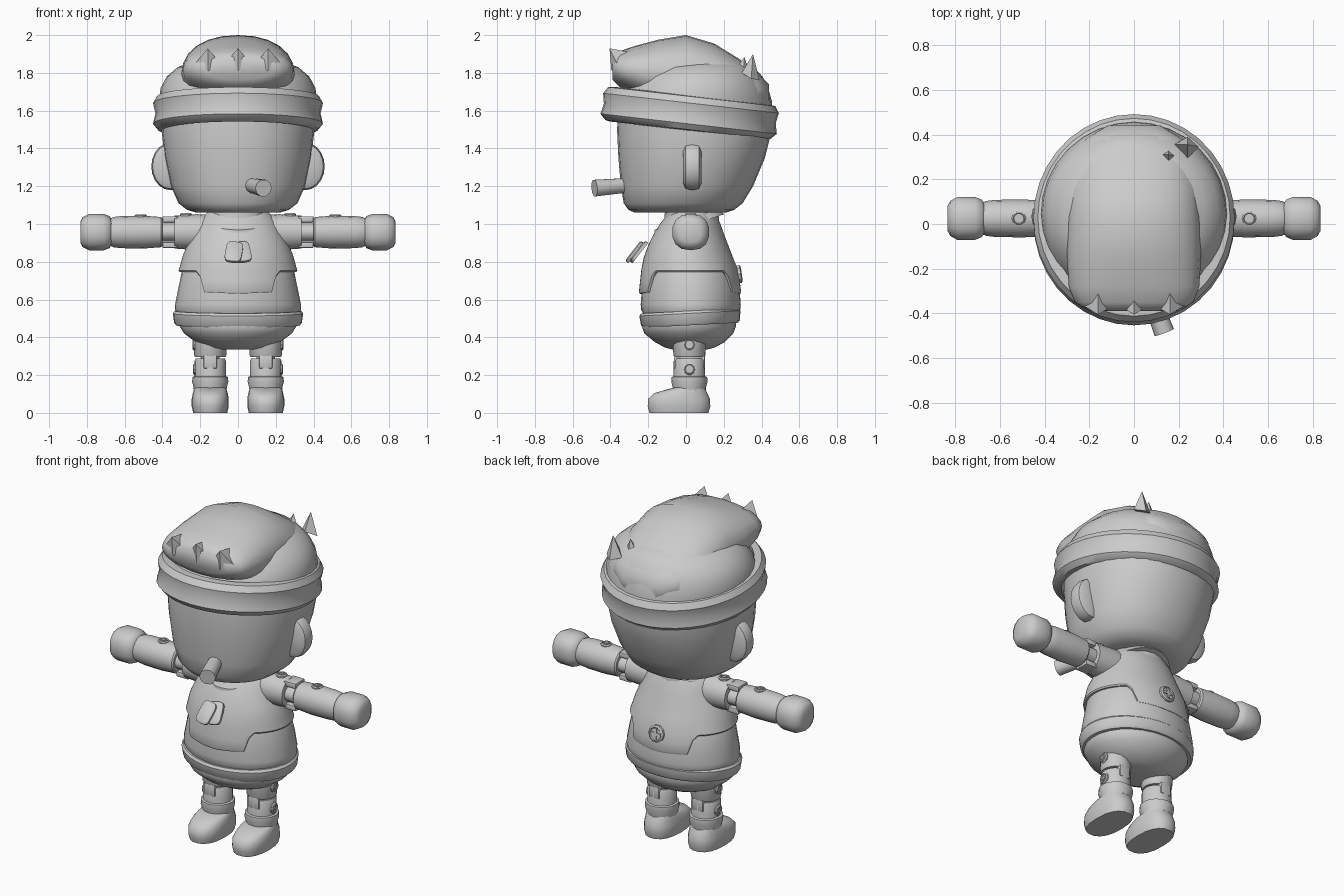
import bpy, bmesh, math
from mathutils import Matrix, Vector

if "Cube" in bpy.data.objects:
    bpy.data.objects.remove(bpy.data.objects["Cube"])

mat = bpy.data.materials.new("plain_grey")
mat.diffuse_color = (0.6, 0.6, 0.6, 1)
mat.use_nodes = True
mat.node_tree.nodes["Principled BSDF"].inputs["Base Color"].default_value = mat.diffuse_color


def finish(name, bm, matrix=Matrix(), angle=38):
    bmesh.ops.transform(bm, matrix=matrix, verts=bm.verts)
    bmesh.ops.recalc_face_normals(bm, faces=bm.faces)
    me = bpy.data.meshes.new(name)
    bm.to_mesh(me)
    bm.free()
    ob = bpy.data.objects.new(name, me)
    bpy.context.collection.objects.link(ob)
    me.materials.append(mat)
    bpy.ops.object.select_all(action='DESELECT')
    ob.select_set(True)
    bpy.context.view_layer.objects.active = ob
    bpy.ops.object.shade_smooth_by_angle(angle=math.radians(angle))
    return ob


def skin(bm, rings, closed=False, caps=True):
    """Bridge rings of points with quads."""
    vs = [[bm.verts.new(p) for p in r] for r in rings]
    n = len(vs[0])
    pairs = list(zip(vs, vs[1:])) + ([(vs[-1], vs[0])] if closed else [])
    for a, b in pairs:
        for i in range(n):
            bm.faces.new((a[i], a[(i + 1) % n], b[(i + 1) % n], b[i]))
    if caps and not closed:
        bm.faces.new(vs[0])
        bm.faces.new(vs[-1])


def oval(t, rx, ry, p=2.0):
    c, s = math.cos(t), math.sin(t)
    return (math.copysign(abs(c) ** (2 / p), c) * rx,
            math.copysign(abs(s) ** (2 / p), s) * ry)


def loft(name, rows, n=24, p=2.0, matrix=Matrix(), closed=False, angle=38):
    """Rows are (height, centre_y, radius_x, radius_y)."""
    bm = bmesh.new()
    rings = []
    for z, cy, rx, ry in rows:
        pts = [oval(2 * math.pi * i / n, rx, ry, p) for i in range(n)]
        rings.append([(x, y + cy, z) for x, y in pts])
    skin(bm, rings, closed)
    return finish(name, bm, matrix, angle)


def move(x, y, z):
    return Matrix.Translation((x, y, z))


def box(name, matrix, size, bevel=0.0):
    bm = bmesh.new()
    bmesh.ops.create_cube(bm, size=1)
    bmesh.ops.scale(bm, vec=size, verts=bm.verts)
    if bevel:
        bmesh.ops.bevel(bm, geom=bm.edges[:], offset=bevel, segments=2, affect='EDGES', profile=0.5)
    return finish(name, bm, matrix)


def screw(name, pos, direction, r=0.032):
    m = move(*pos) @ Vector(direction).to_track_quat('Z', 'Y').to_matrix().to_4x4()
    loft(name + "_screw", [(-.02, 0, r, r), (.004, 0, r, r), (.01, 0, r * .8, r * .8),
                           (.005, 0, r * .7, r * .7)], 10, matrix=m, angle=25)
    box(name + "_screw_slot_a", m @ move(0, 0, .006), (r * 1.3, r * .3, .009))
    box(name + "_screw_slot_b", m @ move(0, 0, .006), (r * .3, r * 1.3, .009))


def spike(name, tip, base):
    bm = bmesh.new()
    b = [bm.verts.new(p) for p in base]
    t = bm.verts.new(tip)
    bm.faces.new(b)
    for i in range(len(b)):
        bm.faces.new((b[i], b[(i + 1) % len(b)], t))
    finish(name, bm, angle=10)


# head
loft("head", [(1.06, -.03, .22, .24), (1.075, -.025, .27, .28), (1.11, -.015, .315, .315),
              (1.2, .005, .355, .35), (1.35, .03, .388, .388), (1.5, .045, .405, .41),
              (1.62, .045, .40, .40)], 32, 2.15)

# ears: flat rounded discs
for s in (-1, 1):
    loft("ear", [(-.048, 0, .07, .09), (-.035, 0, .095, .118), (0, 0, .102, .126),
                 (.035, 0, .095, .118), (.048, 0, .07, .09)], 20,
         matrix=move(s * .357, .033, 1.305) @ Matrix.Rotation(math.pi / 2, 4, 'X'))

# cigar
a, b = Vector((.07, -.31, 1.205)), Vector((.135, -.485, 1.19))
loft("cigar", [(0, 0, .04, .04), ((b - a).length, 0, .046, .046)], 10,
     matrix=move(*a) @ (b - a).to_track_quat('Z', 'Y').to_matrix().to_4x4())

# headband: tilted padded ring
loft("headband", [(-.09, 0, .40, .415), (-.085, 0, .425, .44), (-.055, 0, .45, .47), (0, 0, .437, .458),
                  (.055, 0, .45, .468), (.09, 0, .43, .445), (.095, 0, .39, .40)], 36, closed=True,
     matrix=move(0, .02, 1.585) @ Matrix.Rotation(math.radians(-6.5), 4, 'X'))

# hair: lower dome and swept quiff
loft("hair_dome", [(1.55, .04, .405, .42), (1.65, .04, .418, .415), (1.72, .05, .41, .385),
                   (1.78, .055, .378, .35), (1.83, .06, .32, .30), (1.865, .07, .23, .22),
                   (1.88, .07, .10, .10)], 32, angle=60)
loft("hair_quiff", [(-.44, 1.68, .12, .06), (-.38, 1.70, .22, .10), (-.28, 1.72, .27, .155),
                    (-.15, 1.75, .295, .205), (0, 1.79, .30, .21), (.15, 1.80, .30, .175),
                    (.28, 1.815, .292, .125), (.35, 1.82, .265, .095), (.39, 1.825, .20, .06)],
     24, 2.2, Matrix.Rotation(math.pi / 2, 4, 'X'), angle=60)
for x in (-.16, 0, .16):
    spike("hair_front_spike", (x, -.405, 1.93),
          [(x - .075, -.36, 1.84), (x, -.395, 1.81), (x + .075, -.36, 1.84), (x, -.25, 1.90)])
for x, y, z in ((.155, .31, 1.885), (.24, .355, 1.90)):
    spike("hair_back_spike", (x, y, z),
          [(x - .06, y, 1.78), (x, y - .06, 1.80), (x + .05, y - .01, 1.77), (x, y + .035, 1.76)])

# neck and tilted collar
loft("neck", [(.95, .03, .17, .15), (1.09, .03, .15, .14)], 20)
loft("collar", [(-.02, 0, .185, .195), (.015, 0, .168, .18), (.02, 0, .145, .155), (-.02, 0, .145, .155)],
     28, closed=True, matrix=move(0, .01, 1.01) @ Matrix.Rotation(math.radians(18), 4, 'X'))

# lower shirt
loft("under_shirt", [(.52, .025, .32, .25), (.545, .025, .333, .262), (.575, .025, .333, .265),
                     (.66, .025, .316, .258), (.76, .02, .295, .243), (.85, .01, .24, .2)], 32)

# vest with a hem that steps down at front and back
PROFILE = [(.60, .022, .332, .275), (.75, .02, .315, .258), (.85, .01, .287, .228),
           (.95, .015, .24, .185), (1.02, .025, .205, .15), (1.06, .03, .165, .12)]


def at_height(z):
    for p, q in zip(PROFILE, PROFILE[1:]):
        if z <= q[0]:
            f = (z - p[0]) / (q[0] - p[0])
            return [u + (v - u) * f for u, v in zip(p[1:], q[1:])]
    return PROFILE[-1][1:]


def vest_point(t, f, inset=0.0):
    c = abs(math.cos(t))
    drop = min(1, max(0, (.66 - c) / .10))
    z0 = .745 - .10 * drop - .015 * (1 - c) * drop
    z = z0 + (1.06 - z0) * f
    cy, rx, ry = at_height(z)
    x, y = oval(t, rx - inset, ry - inset)
    return (x, y + cy, z)


N = 64
bm = bmesh.new()
rings = [[vest_point(2 * math.pi * i / N, f, d) for i in range(N)]
         for f, d in ((0, .035), (0, .006), (.025, 0), (.15, 0), (.3, 0), (.45, 0),
                      (.6, 0), (.73, 0), (.87, 0), (1, 0))]
skin(bm, rings, caps=False)
finish("vest", bm)
screw("back", (0, .285, .735), (0, 1, .15), .05)

# belt and pelvis
loft("belt", [(-.038, 0, .30, .235), (-.038, 0, .328, .25), (-.025, 0, .338, .262), (.025, 0, .345, .268),
              (.038, 0, .335, .258), (.038, 0, .30, .235)], 36, closed=True,
     matrix=move(0, .022, .502) @ Matrix.Rotation(math.radians(3), 4, 'X'))
loft("pelvis", [(.335, .02, .10, .09), (.345, .02, .16, .13), (.375, .02, .225, .185), (.42, .015, .285, .235),
                (.46, .015, .31, .25), (.52, .02, .31, .24)], 28)

# two rounded tags hanging from the collar
for x, y, turn in ((-.022, -.272, 8), (.022, -.25, -10)):
    m = move(x, y, .852) @ Matrix.Rotation(math.radians(-38), 4, 'X') @ Matrix.Rotation(math.radians(turn), 4, 'Y')
    m = m @ Matrix.Rotation(math.pi / 2, 4, 'X')
    loft("tag", [(-.010, 0, .045, .066), (.006, 0, .045, .066), (.012, 0, .036, .056)], 20, 4, m)

for s in (-1, 1):
    # arm, running outward from the shoulder
    arm = move(0, .025, .957) @ Matrix.Rotation(s * math.pi / 2, 4, 'Y')
    loft("upper_arm", [(.10, 0, .09, .09), (.22, 0, .095, .092), (.335, 0, .087, .085)], 16, matrix=arm)
    loft("elbow_joint", [(.32, 0, .05, .06), (.43, 0, .05, .06)], 12, matrix=arm)
    for dz in (-.068, .068):
        box("elbow_prong", arm @ move(dz, 0, .36), (.032, .09, .08), .006)
    loft("forearm", [(.40, 0, .072, .072), (.408, 0, .08, .08), (.5, 0, .087, .085), (.62, 0, .085, .083),
                     (.66, 0, .08, .078), (.68, 0, .07, .07)], 16, matrix=arm)
    loft("hand", [(.665, 0, .06, .06), (.68, 0, .085, .085), (.71, 0, .096, .098), (.79, 0, .096, .098),
                  (.822, 0, .08, .08), (.835, 0, .055, .055)], 14, 2.4, arm, angle=50)
    screw("shoulder", (s * .275, .025, 1.047), (0, 0, 1))
    screw("forearm", (s * .515, .025, 1.040), (0, 0, 1))

    # leg
    leg = move(s * .147, .018, 0)
    loft("upper_leg", [(.295, 0, .08, .08), (.305, 0, .085, .085), (.40, 0, .088, .088)], 16, matrix=leg)
    loft("knee_joint", [(.22, 0, .05, .06), (.32, 0, .05, .06)], 12, matrix=leg)
    box("knee_tongue", leg @ move(0, 0, .27), (.07, .165, .07), .006)
    loft("lower_leg", [(.17, 0, .083, .083), (.275, 0, .083, .083), (.287, 0, .077, .077)], 16, matrix=leg)
    screw("hip", (s * .231, .018, .362), (s, 0, 0))
    screw("shin", (s * .228, .018, .232), (s, 0, 0))

    # boot
    loft("boot_cuff", [(.11, 0, .086, .086), (.135, 0, .088, .088), (.165, 0, .096, .096), (.19, 0, .094, .094),
                       (.195, 0, .08, .08)], 16, matrix=leg)
    loft("boot", [(0, -.055, .09, .158), (.035, -.055, .098, .168), (.075, -.055, .098, .165),
                  (.105, -.045, .092, .142), (.122, -.02, .088, .108), (.135, 0, .08, .08)],
         18, 2.4, leg, angle=50)
